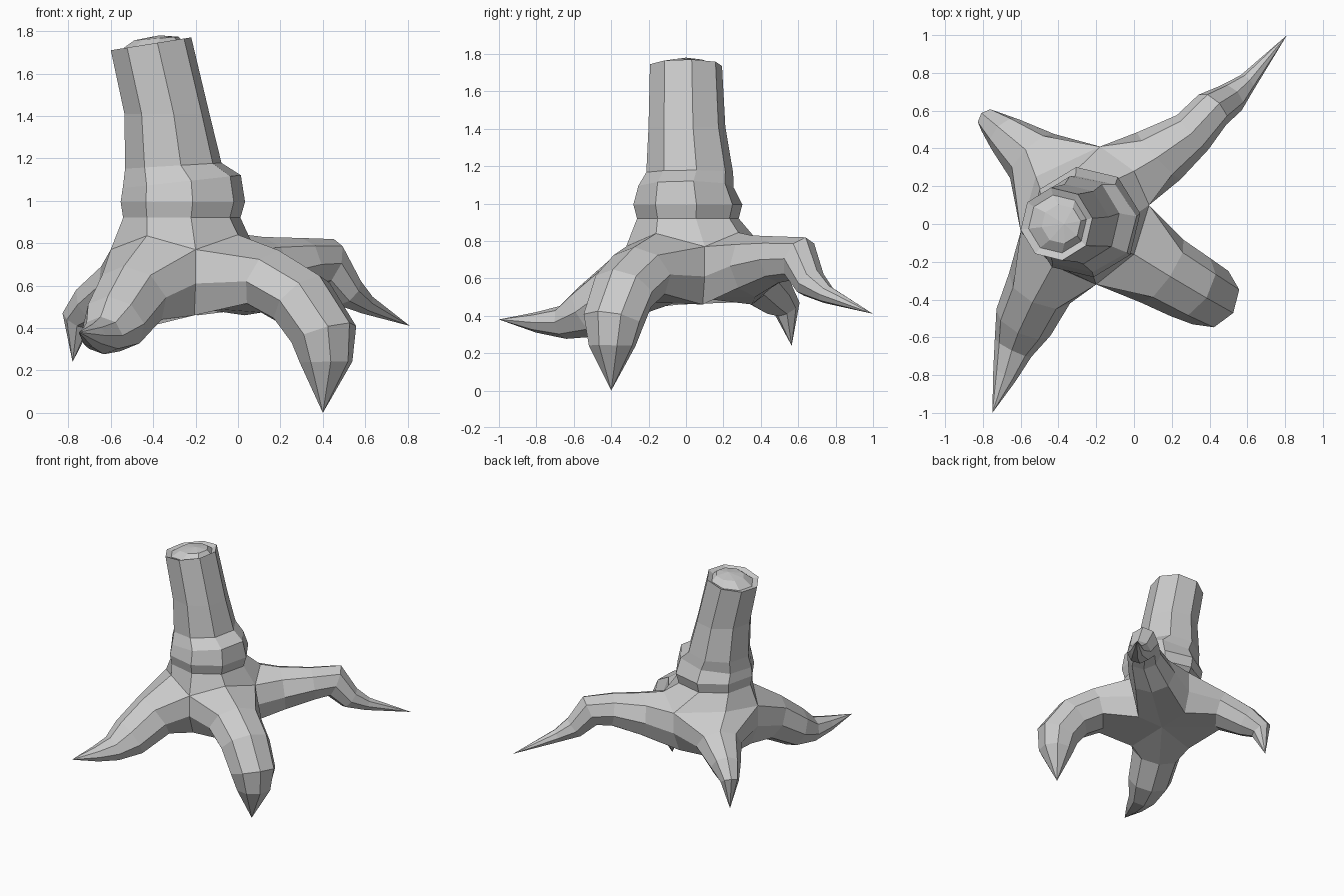
import bpy, bmesh
from math import radians, cos, sin
from mathutils import Vector

if "Cube" in bpy.data.objects:
    bpy.data.objects.remove(bpy.data.objects["Cube"])

bm = bmesh.new()


def vert(p):
    return bm.verts.new(p)


def bridge(a, b):
    n = len(a)
    for i in range(n):
        j = (i + 1) % n
        bm.faces.new((a[i], a[j], b[j], b[i]))


def fan(ring, tip):
    for i in range(len(ring)):
        bm.faces.new((ring[i], ring[(i + 1) % len(ring)], tip))


def trunk_ring(cx, cy, cz, rx, ry, slope):
    ring = []
    for k in range(8):
        a = radians(9 + 45 * k)
        dx = rx * cos(a)
        ring.append(vert((cx + dx, cy + ry * sin(a), cz + slope * dx)))
    return ring


# Trunk: leaning octagonal loft; the cut top has a rim, a groove and a raised core
sections = [
    (-0.265, 0.01, 0.92, 0.28, 0.275, 0),
    (-0.26, 0.01, 0.995, 0.297, 0.295, 0),
    (-0.265, 0.0, 1.09, 0.282, 0.258, 0.11),
    (-0.305, 0.02, 1.165, 0.23, 0.235, 0.06),
    (-0.335, 0.005, 1.41, 0.203, 0.208, 0.0),
    (-0.41, 0.0, 1.74, 0.192, 0.195, 0.16),
    (-0.405, 0.0, 1.725, 0.155, 0.155, 0.12),
    (-0.385, 0.0, 1.765, 0.105, 0.105, 0.08),
]
rings = [trunk_ring(*s) for s in sections]
for a, b in zip(rings, rings[1:]):
    bridge(a, b)
fan(rings[-1], vert((-0.37, 0, 1.78)))

# Hub: valleys between roots (right, back, left, front), each in three levels
core = Vector((-0.24, 0.03, 0.5))
centre = vert(core)
valleys = []
for x, y in [(0.08, 0.10), (-0.18, 0.41), (-0.6, -0.04), (-0.2, -0.32)]:
    lx, ly = core.x + (x - core.x) * 0.85, core.y + (y - core.y) * 0.85
    valleys.append([vert((x, y, 0.77)), vert((x, y, 0.61)), vert((lx, ly, 0.46))])

# Roots: ridge start, stations (x, y, z, half width, half height), tip
roots = [
    ((0.0, 0.28, 0.845),                                   # back right
     [(0.13, 0.36, 0.665, 0.165, 0.165), (0.31, 0.485, 0.70, 0.12, 0.125),
      (0.415, 0.605, 0.705, 0.105, 0.125), (0.51, 0.665, 0.575, 0.085, 0.085),
      (0.60, 0.75, 0.515, 0.05, 0.05)],
     (0.81, 1.0, 0.41)),
    ((-0.52, 0.25, 0.81),                                  # back left
     [(-0.54, 0.36, 0.60, 0.16, 0.135), (-0.68, 0.475, 0.51, 0.105, 0.115),
      (-0.76, 0.54, 0.44, 0.065, 0.08)],
     (-0.78, 0.565, 0.24)),
    ((-0.43, -0.22, 0.835),                                # front left
     [(-0.50, -0.34, 0.545, 0.175, 0.17), (-0.585, -0.52, 0.42, 0.155, 0.145),
      (-0.64, -0.655, 0.365, 0.105, 0.09), (-0.685, -0.80, 0.365, 0.065, 0.055)],
     (-0.75, -1.0, 0.38)),
    ((0.0, -0.16, 0.84),                                   # front right
     [(0.15, -0.25, 0.62, 0.195, 0.155), (0.30, -0.335, 0.53, 0.18, 0.155),
      (0.405, -0.39, 0.37, 0.165, 0.155), (0.415, -0.395, 0.24, 0.125, 0.125)],
     (0.40, -0.40, 0.0)),
]
base = rings[0]
for j, (ridge, stations, tip) in enumerate(roots):
    right, left = valleys[j], valleys[(j + 1) % 4]
    top = vert(ridge)
    # Flare from trunk down to the ridge and its two valleys
    b = [base[(2 * j + k) % 8] for k in range(3)]
    bm.faces.new((b[0], b[1], top, right[0]))
    bm.faces.new((b[1], b[2], left[0], top))
    # Octagonal sections along the root, starting from the shared opening
    loop = [top, *left, centre, *reversed(right)]
    pts = [Vector(s[:3]) for s in stations] + [Vector(tip)]
    start = (core + pts[0]) / 2
    start.z = 0.66
    pts.insert(0, start)
    out = pts[-1] - core
    side = Vector((-out.y, out.x, 0)).normalized()
    for i, (x, y, z, w, h) in enumerate(stations, 1):
        tan = (pts[i] - pts[i - 1]).normalized() + (pts[i + 1] - pts[i]).normalized()
        up = tan.cross(side).normalized()
        ring = []
        for k in range(8):
            a = radians(90 + 45 * k)
            ring.append(vert(pts[i] - side * w * 1.03 * cos(a) + up * h * sin(a)))
        bridge(loop, ring)
        loop = ring
    fan(loop, vert(tip))

bmesh.ops.recalc_face_normals(bm, faces=bm.faces)
mesh = bpy.data.meshes.new("tree_stump")
bm.to_mesh(mesh)
bm.free()
bpy.context.collection.objects.link(bpy.data.objects.new("tree_stump", mesh))
